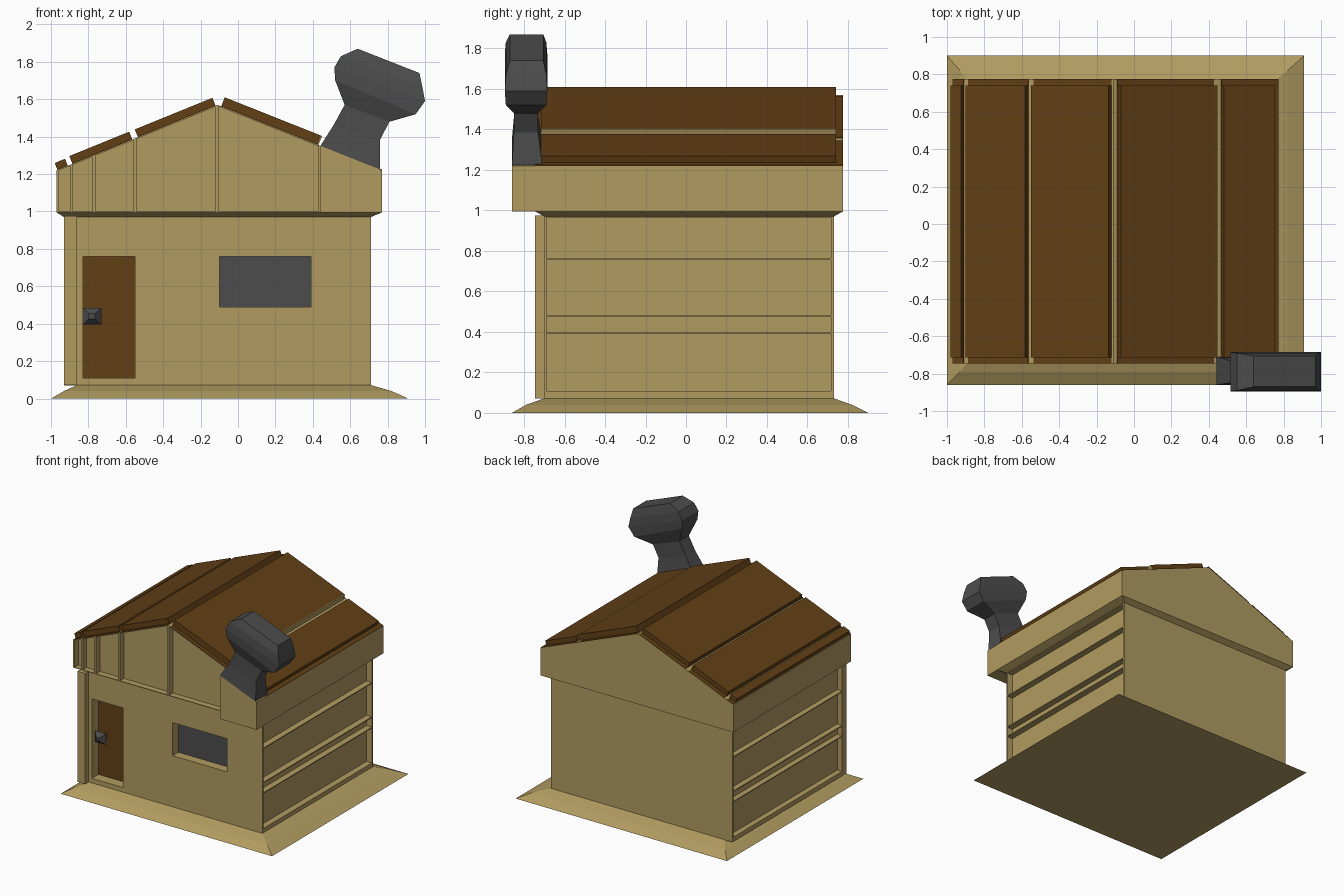
import bpy, bmesh, math
from mathutils import Vector

if "Cube" in bpy.data.objects:
    bpy.data.objects.remove(bpy.data.objects["Cube"])


def material(name, rgb):
    m = bpy.data.materials.new(name)
    m.diffuse_color = (*rgb, 1)
    m.use_nodes = True
    m.node_tree.nodes["Principled BSDF"].inputs["Base Color"].default_value = m.diffuse_color
    return m


TAN = material("tan_wood", (0.44, 0.33, 0.118))
BROWN = material("brown_wood", (0.122, 0.05, 0.008))
DARK = material("dark_grey", (0.073, 0.073, 0.075))


def finish(name, bm, mat):
    bmesh.ops.recalc_face_normals(bm, faces=bm.faces)
    me = bpy.data.meshes.new(name)
    bm.to_mesh(me)
    bm.free()
    me.materials.append(mat)
    ob = bpy.data.objects.new(name, me)
    bpy.context.collection.objects.link(ob)
    return ob


def loft(name, rings, mat):
    """Skin a stack of equal-length point rings and cap both ends."""
    bm = bmesh.new()
    vs = [[bm.verts.new(p) for p in r] for r in rings]
    n = len(vs[0])
    for a, b in zip(vs, vs[1:]):
        for i in range(n):
            j = (i + 1) % n
            bm.faces.new((a[i], a[j], b[j], b[i]))
    bm.faces.new(vs[0])
    bm.faces.new(vs[-1])
    return finish(name, bm, mat)


def rect(x0, x1, y0, y1, z):
    return [(x0, y0, z), (x1, y0, z), (x1, y1, z), (x0, y1, z)]


def box(name, x0, x1, y0, y1, z0, z1, mat):
    return loft(name, [rect(x0, x1, y0, y1, z0), rect(x0, x1, y0, y1, z1)], mat)


def prism(name, outline, y0, y1, mat):
    """Extrude an (x, z) outline along y."""
    return loft(name, [[(x, y, z) for x, z in outline] for y in (y0, y1)], mat)


def carve(ob, cutters):
    """Cut every cutter out of the object, then remove the cutters."""
    for c in cutters:
        c.hide_render = True
        m = ob.modifiers.new("cut", 'BOOLEAN')
        m.operation, m.solver, m.object = 'DIFFERENCE', 'EXACT', c
    dg = bpy.context.evaluated_depsgraph_get()
    dg.update()
    me = bpy.data.meshes.new_from_object(ob.evaluated_get(dg))
    ob.modifiers.clear()
    ob.data = me
    for c in cutters:
        bpy.data.objects.remove(c)


# Flared ground skirt
loft("base_skirt", [rect(-1, .91, -.86, .90, 0), rect(-.93, .82, -.79, .82, .04),
                    rect(-.86, .71, -.70, .73, .072)], TAN)

# Walls with recessed side panels, door and window openings
walls = box("walls", -.93, .71, -.70, .73, .07, .975, TAN)
cuts = [box("door_cut", -.83, -.55, -.9, -.61, .11, .76, TAN),
        box("window_cut", -.10, .39, -.9, -.62, .49, .76, TAN)]
levels = [.103, .395, .48, .76, .968]
for z0, z1 in zip(levels, levels[1:]):
    for x0, x1 in ((-1.1, -.885), (.66, .9)):
        cuts.append(box("panel_cut", x0, x1, -.688, .715, z0 + .004, z1 - .004, TAN))
carve(walls, cuts)
box("corner_post", -.93, -.86, -.745, -.699, .072, .975, TAN)

# Door, window pane and knob
box("door", -.83, -.55, -.616, -.60, .11, .76, BROWN)
box("window_pane", -.10, .39, -.626, -.61, .49, .76, DARK)
loft("door_knob", [[(-.78 + sx * r, y, .44 + sz * r * .9) for sx, sz in
                    ((-1, -1), (1, -1), (1, 1), (-1, 1))]
                   for y, r in ((-.61, .022), (-.645, .025), (-.66, .05), (-.695, .016))], DARK)

# Eave chamfer and gable with recessed front boards
loft("eave_chamfer", [rect(-.93, .71, -.70, .73, .97), rect(-.97, .77, -.745, .775, .995)], TAN)


def roof_z(x):
    return 1.57 - .35 * ((-.11 - x) / .86 if x < -.11 else (x + .11) / .88)


gable = prism("gable", [(-.97, .995), (.77, .995), (.77, 1.22), (-.11, 1.57), (-.97, 1.22)],
              -.745, .775, TAN)
cuts = []
cols = [-.965, -.89, -.77, -.553, -.11, .44]
for a, b in zip(cols, cols[1:]):
    a, b = a + .009, b - .009
    cuts.append(prism("board_cut", [(a, 1.0), (b, 1.0), (b, roof_z(b) - .006),
                                    (a, roof_z(a) - .006)], -.9, -.695, TAN))
carve(gable, cuts)

# Block carrying the chimney
prism("chimney_block", [(.44, .995), (.77, .995), (.77, 1.22), (.44, roof_z(.44))],
      -.86, -.744, TAN)


# Roof covering: thin skin for each bay plus a raised plank
def slab(name, a, b, y0, y1, t, mat=BROWN):
    s = -1 if a < -.11 else 1
    n = Vector((s * .35, .87)).normalized() * t
    pa, pb = Vector((a, roof_z(a))), Vector((b, roof_z(b)))
    prism(name, [pa, pb, pb + n, pa + n], y0, y1, mat)


bays = [(-.965, -.91, .04), (-.885, -.565, .045), (-.535, -.12, .045),
        (-.09, .425, .052), (.465, .74, .04)]
for i, (a, b, t) in enumerate(bays):
    slab(f"roof_skin_{i}", a, .77 if i == 4 else b, -.745, .775, .004)
    slab(f"roof_plank_{i}", a, b, -.715, .74, t)
slab("plank_end", .425, .43, -.715, .74, .052, TAN)

# Leaning chimney: (x, z) of each ring's ends, then y range
rings = [(.44, 1.35, .76, 1.223, -.86, -.71), (.51, 1.46, .76, 1.385, -.85, -.73),
         (.57, 1.57, .81, 1.48, -.85, -.73), (.52, 1.70, .95, 1.52, -.89, -.69),
         (.515, 1.77, 1.0, 1.59, -.895, -.685), (.55, 1.83, .985, 1.67, -.89, -.69),
         (.64, 1.87, .97, 1.74, -.87, -.705)]
loft("chimney", [[(xa, y0, za), (xb, y0, zb), (xb, y1, zb), (xa, y1, za)]
                 for xa, za, xb, zb, y0, y1 in rings], DARK)
